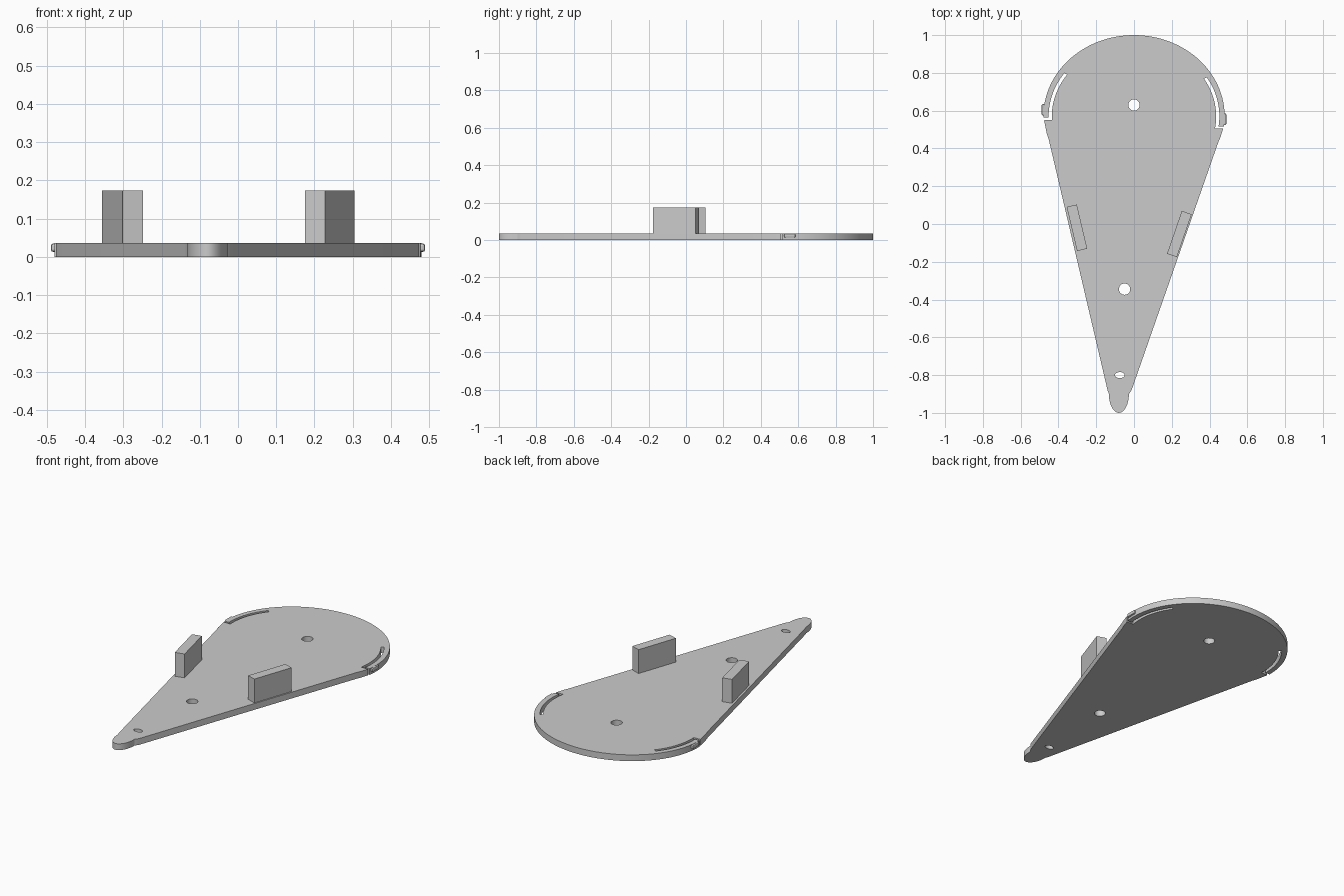
import bpy, math
from math import cos, sin, radians

cube = bpy.data.objects.get("Cube")
if cube:
    bpy.data.objects.remove(cube)

THICK = 0.036
CENTRE_Y = 0.57

grey = bpy.data.materials.new("plain grey")
grey.use_nodes = True
grey.diffuse_color = (0.6, 0.6, 0.6, 1)
grey.node_tree.nodes["Principled BSDF"].inputs["Base Color"].default_value = (0.6, 0.6, 0.6, 1)


def arc(cx, cy, rx, ry, start, end, steps):
    angles = [radians(start + (end - start) * i / steps) for i in range(steps + 1)]
    return [(cx + rx * cos(a), cy + ry * sin(a)) for a in angles]


def clip_slot(low, high, mouth_y):
    """Right-hand slot: mouth, inner edge upward, outer edge back down to the tab end."""
    inner = arc(0, CENTRE_Y, 0.435, 0.38, low - 2, high, 14)
    outer = arc(0, CENTRE_Y, 0.452, 0.395, high, low, 14)
    return [(0.472, mouth_y), (0.434, mouth_y)] + inner + outer


def mirrored(points):
    return [(-x, y) for x, y in reversed(points)]


def extruded(name, loops, z0, z1):
    """Fill closed loops (later ones are holes) and extrude them between two heights."""
    curve = bpy.data.curves.new(name, "CURVE")
    curve.dimensions = "2D"
    curve.fill_mode = "BOTH"
    curve.extrude = (z1 - z0) / 2
    for loop in loops:
        spline = curve.splines.new("POLY")
        spline.points.add(len(loop) - 1)
        for p, (x, y) in zip(spline.points, loop):
            p.co = (x, y, 0, 1)
        spline.use_cyclic_u = True
    ob = bpy.data.objects.new(name, curve)
    bpy.context.collection.objects.link(ob)
    ob.location.z = (z0 + z1) / 2
    curve.materials.append(grey)
    bpy.ops.object.select_all(action="DESELECT")
    ob.select_set(True)
    bpy.context.view_layer.objects.active = ob
    bpy.ops.object.convert(target="MESH")
    ob = bpy.context.object
    bpy.ops.object.mode_set(mode="EDIT")
    bpy.ops.mesh.select_all(action="SELECT")
    bpy.ops.mesh.remove_doubles(threshold=0.0002)
    bpy.ops.mesh.normals_make_consistent(inside=False)
    bpy.ops.object.mode_set(mode="OBJECT")
    bpy.ops.object.shade_smooth_by_angle(angle=radians(30))
    return ob


# Teardrop plate with a sprung tab cut into each side of the round end
tip = [(-0.14, -0.88)] + arc(-0.08, -0.9, 0.053, 0.1, 180, 360, 16) + [(-0.013, -0.88)]
right_side = [(0.447, 0.435), (0.458, 0.46)]
left_side = [(-0.476, 0.548), (-0.462, 0.48), (-0.452, 0.45)]
outline = (tip + right_side + clip_slot(-8, 31.5, 0.505)
           + arc(0, CENTRE_Y, 0.48, 0.43, -7.2, 181, 64)
           + mirrored(clip_slot(-1, 35.5, 0.55)) + left_side)
holes = [arc(x, y, rx, ry, 0, 345, 23) for x, y, rx, ry in
         [(0, 0.63, 0.03, 0.03), (-0.05, -0.345, 0.03, 0.03), (-0.075, -0.8, 0.026, 0.016)]]
extruded("teardrop_plate", [outline] + holes, 0, THICK)


def box(name, location, size, turn=0.0):
    bpy.ops.mesh.primitive_cube_add(size=1, location=location, rotation=(0, 0, radians(turn)))
    ob = bpy.context.object
    ob.name = name
    ob.scale = size
    ob.data.materials.append(grey)
    return ob


# Upright blocks beside the straight edges
for name, x, y, turn in [("right_block", -0.302, -0.02, 13.2), ("left_block", 0.24, -0.053, -19)]:
    box(name, (x, y, (THICK + 0.173) / 2), (0.055, 0.24, 0.173 - THICK), turn)

# Small rounded catches on the outside of the tabs
for name, side, y in [("right_catch", -1, 0.605), ("left_catch", 1, 0.555)]:
    catch = box(name, (side * 0.481, y, 0.024), (0.016, 0.06, 0.022))
    bpy.ops.object.transform_apply(location=False, rotation=False, scale=True)
    bevel = catch.modifiers.new("rounding", "BEVEL")
    bevel.width = 0.006
    bevel.segments = 2
